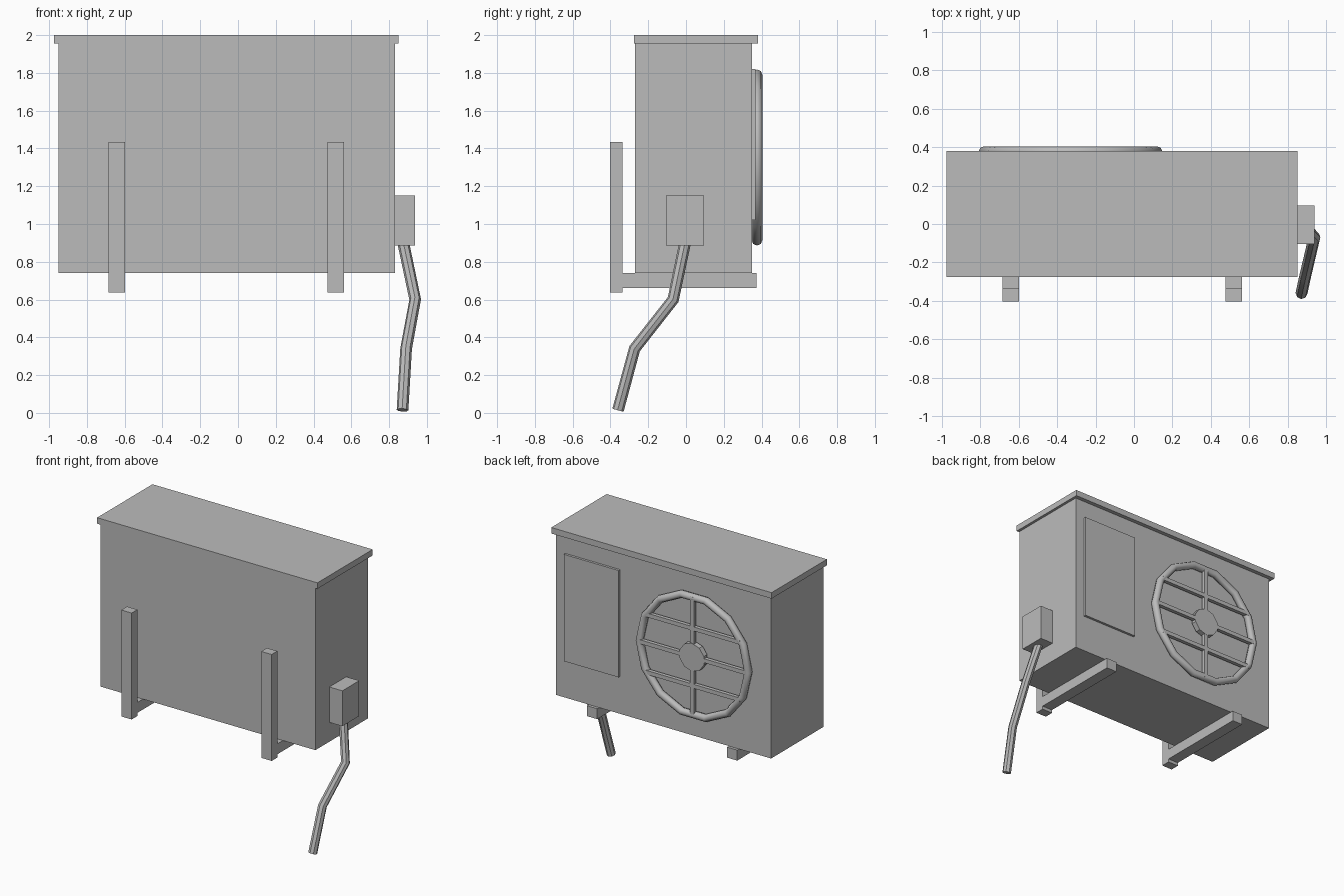
import bpy, bmesh, math
from mathutils import Vector, Matrix

cube = bpy.data.objects.get("Cube")
if cube:
    bpy.data.objects.remove(cube, do_unlink=True)

# One light grey for everything
grey = bpy.data.materials.new("light_grey")
grey.use_nodes = True
COLOUR = (0.5, 0.5, 0.5, 1)
grey.diffuse_color = COLOUR
grey.node_tree.nodes["Principled BSDF"].inputs["Base Color"].default_value = COLOUR


def add_object(name, bm):
    bmesh.ops.recalc_face_normals(bm, faces=bm.faces)
    mesh = bpy.data.meshes.new(name)
    bm.to_mesh(mesh)
    bm.free()
    mesh.materials.append(grey)
    obj = bpy.data.objects.new(name, mesh)
    bpy.context.collection.objects.link(obj)
    return obj


def box(name, x, y, z):
    """Box from (low, high) pairs on each axis."""
    bm = bmesh.new()
    bmesh.ops.create_cube(bm, size=1)
    low, high = (Vector(c) for c in zip(x, y, z))
    bmesh.ops.scale(bm, vec=high - low, verts=bm.verts)
    bmesh.ops.translate(bm, vec=(low + high) / 2, verts=bm.verts)
    return add_object(name, bm)


def smooth(obj, angle):
    bpy.ops.object.select_all(action='DESELECT')
    obj.select_set(True)
    bpy.context.view_layer.objects.active = obj
    bpy.ops.object.shade_smooth_by_angle(angle=math.radians(angle))


# Casing, lid and service panel
BACK = 0.35
box("casing", (-0.95, 0.83), (-0.27, BACK), (0.74, 1.96))
box("lid", (-0.975, 0.85), (-0.275, 0.38), (1.955, 2.0))
box("service_panel", (0.30, 0.755), (BACK - 0.01, 0.368), (1.02, 1.82))

# Fan guard ring
FAN_X, FAN_Z, RING, TUBE = -0.33, 1.352, 0.45, 0.028
bpy.ops.mesh.primitive_torus_add(
    major_segments=14, minor_segments=8, major_radius=RING, minor_radius=TUBE,
    location=(FAN_X, 0.376, FAN_Z), rotation=(math.pi / 2, 0, 0))
ring = bpy.context.object
ring.name = "fan_ring"
ring.data.materials.append(grey)
smooth(ring, 50)

# Guard bars, reaching the middle of the ring
HALF, BAR_Y = 0.015, (0.372, 0.4)
box("guard_bar_upright", (FAN_X - HALF, FAN_X + HALF), BAR_Y,
    (FAN_Z - RING, FAN_Z + RING))
for name, dz in (("lower", -0.215), ("middle", 0), ("upper", 0.215)):
    reach = math.sqrt(RING ** 2 - dz ** 2)
    box("guard_bar_" + name, (FAN_X - reach, FAN_X + reach), BAR_Y,
        (FAN_Z + dz - HALF, FAN_Z + dz + HALF))

# Fan hub
bm = bmesh.new()
bmesh.ops.create_cone(bm, cap_ends=True, segments=10, radius1=0.105, radius2=0.105,
                      depth=0.04, matrix=Matrix.Translation((FAN_X, 0.383, FAN_Z))
                      @ Matrix.Rotation(math.pi / 2, 4, 'X'))
add_object("fan_hub", bm)

# Wall brackets
for side, x in (("right", -0.642), ("left", 0.518)):
    span = (x - 0.043, x + 0.043)
    box(side + "_bracket_post", span, (-0.403, -0.335), (0.638, 1.435))
    box(side + "_bracket_arm", span, (-0.335, 0.372), (0.662, 0.74))

# Connection box and hanging pipe
box("connection_box", (0.83, 0.938), (-0.105, 0.095), (0.885, 1.15))
path = [(0.875, -0.005, 0.90), (0.938, -0.068, 0.60),
        (0.89, -0.272, 0.34), (0.871, -0.36, 0.015)]
curve = bpy.data.curves.new("pipe", 'CURVE')
curve.dimensions = '3D'
curve.bevel_depth = 0.031
curve.bevel_resolution = 2
curve.use_fill_caps = True
spline = curve.splines.new('POLY')
spline.points.add(len(path) - 1)
for point, co in zip(spline.points, path):
    point.co = (*co, 1)
curve.materials.append(grey)
pipe = bpy.data.objects.new("pipe", curve)
bpy.context.collection.objects.link(pipe)
bpy.ops.object.select_all(action='DESELECT')
pipe.select_set(True)
bpy.context.view_layer.objects.active = pipe
bpy.ops.object.convert(target='MESH')
smooth(bpy.context.object, 40)
